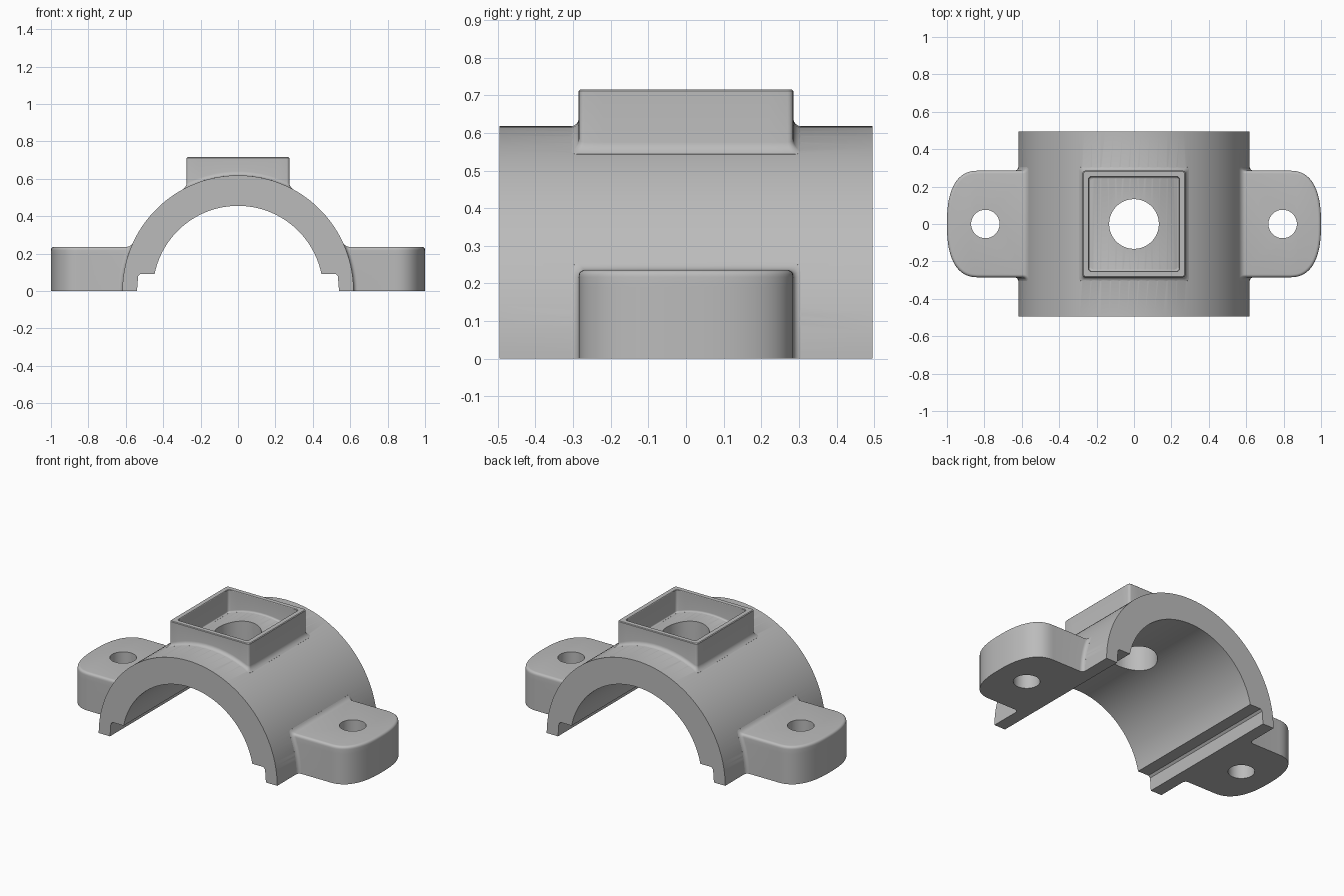
import bpy, bmesh, math
from math import sin, cos, pi, sqrt

if "Cube" in bpy.data.objects:
    bpy.data.objects.remove(bpy.data.objects["Cube"])

R, RI, L = 0.618, 0.455, 0.495      # outer radius, bore radius, half length

grey = bpy.data.materials.new("plain grey")
grey.diffuse_color = (0.5, 0.5, 0.5, 1)
grey.use_nodes = True
grey.node_tree.nodes["Principled BSDF"].inputs["Base Color"].default_value = grey.diffuse_color


def make(name, loops, cap=True, strip=False):
    """Loft closed loops of points; cap the ends (n-gon or strips), or close up."""
    bm = bmesh.new()
    rings = [[bm.verts.new(p) for p in lp] for lp in loops]
    n = len(rings[0])
    pairs = list(zip(rings, rings[1:])) + ([] if cap else [(rings[-1], rings[0])])
    for a, b in pairs:
        for i in range(n):
            j = (i + 1) % n
            bm.faces.new((a[i], a[j], b[j], b[i]))
    if cap:
        bm.faces.new(rings[0])
        if strip:
            e = rings[-1]
            for i in range(n // 2 - 1):
                bm.faces.new((e[i], e[i + 1], e[n - 2 - i], e[n - 1 - i]))
        else:
            bm.faces.new(rings[-1])
    bmesh.ops.recalc_face_normals(bm, faces=bm.faces)
    me = bpy.data.meshes.new(name)
    bm.to_mesh(me)
    bm.free()
    me.materials.append(grey)
    ob = bpy.data.objects.new(name, me)
    bpy.context.collection.objects.link(ob)
    return ob


def boolean(target, other, op):
    bpy.ops.object.select_all(action='DESELECT')
    bpy.context.view_layer.objects.active = target
    target.select_set(True)
    m = target.modifiers.new(op, 'BOOLEAN')
    m.operation, m.object, m.solver = op, other, 'EXACT'
    bpy.ops.object.modifier_apply(modifier=m.name)
    bpy.data.objects.remove(other)


def drill(target, x, r, lo, hi):
    ob = make("hole_cutter", [[(x + r * cos(2 * pi * (i + .5) / 48),
                                r * sin(2 * pi * (i + .5) / 48), z)
                               for i in range(48)] for z in (lo, hi)])
    ob.hide_render = True
    boolean(target, ob, 'DIFFERENCE')


def surf(x):
    return sqrt(max(R * R - x * x, 0))


# half ring with a locating step along both lower inner edges
N = 81
a0 = math.asin(0.092 / RI)
prof = [(R * cos(pi * i / N), R * sin(pi * i / N)) for i in range(N)] + [(-R, 0)]
prof += [(-0.54, 0), (-0.534, 0.08), (-0.522, 0.092)]
prof += [(-RI * cos(a), RI * sin(a)) for a in
         [a0 + (pi - 2 * a0) * i / N for i in range(N + 1)]]
prof += [(0.522, 0.092), (0.534, 0.08), (0.54, 0)]
body = make("bearing_cap", [[(x, y, z) for x, z in prof] for y in (-L, L)])
drill(body, 0, 0.133, 0.3, 0.9)


# square raised frame whose foot flares into the curved surface
def rrect(hx, hy, r=0.015, n=11, k=4):
    corners = []
    for q, (sx, sy) in enumerate([(1, 1), (-1, 1), (-1, -1), (1, -1)]):
        corners.append([(sx * (hx - r) + r * cos(pi / 2 * (q + i / k)),
                         sy * (hy - r) + r * sin(pi / 2 * (q + i / k)))
                        for i in range(k + 1)])
    pts = []
    for q in range(4):
        pts += corners[q]
        (ax, ay), (bx, by) = corners[q][-1], corners[(q + 1) % 4][0]
        pts += [(ax + (bx - ax) * i / n, ay + (by - ay) * i / n) for i in range(1, n)]
    return pts


F, T = 0.022, 0.715
fillet = [(F * (1 - sin(t)), F * (1 - cos(t)))           # (outset, height)
          for t in [pi / 2 * (i + 0.4) / 5.4 for i in range(6)]]
loops = []
for d, h in [(F, -0.04)] + fillet:
    loops.append([(x, y, surf(x) + h) for x, y in rrect(0.275 + d, 0.285 + d)])
for hx, hy, z in [(0.275, 0.285, T - 0.004), (0.271, 0.281, T),
                  (0.244, 0.254, T), (0.242, 0.252, T - 0.003)]:
    loops.append([(x, y, z) for x, y in rrect(hx, hy)])
for d, h in fillet[::-1] + [(F, -0.04)]:
    loops.append([(x, y, surf(x) + (h * 0.5 if h > 0 else h))
                  for x, y in rrect(0.242 - d * 0.5, 0.252 - d * 0.5)])
frame = make("top_frame", loops, cap=False)

# bolting ears: layered outlines with rounded ends, soft top rim and flared root
W, H, C, E = 0.285, 0.236, 0.17, 0.016


def ear(name, s):
    layers = [(H * 0.92 * i / 8, 0) for i in range(9)]
    layers += [(H - E + E * sin(t), E * (1 - cos(t)))
               for t in [pi / 2 * i / 5 for i in range(1, 6)]]
    loops = []
    for z, ins in layers:
        w = W - ins
        up = max(0, (z - (H - E)) / E)
        half = []
        for d, h in [(F, -0.04)] + fillet:
            zz = z + d * up
            half.append((surf(zz) + h, w + d, zz))
        for i in range(20):                     # superelliptic end
            t = pi / 2 * i / 20 + 0.02
            half.append((1 - C + (C - ins) * sin(t) ** 0.8, w * cos(t) ** 0.8, z))
        loop = half + [(x, -y, zz) for x, y, zz in half[::-1]]
        loops.append([(s * x, y, zz) for x, y, zz in loop])
    ob = make(name, loops, strip=True)
    drill(ob, s * 0.795, 0.076, -0.1, 0.4)
    return ob


# join the parts
for part in (frame, ear("right_ear", 1), ear("left_ear", -1)):
    boolean(body, part, 'UNION')

bpy.ops.object.shade_smooth_by_angle(angle=math.radians(32))
